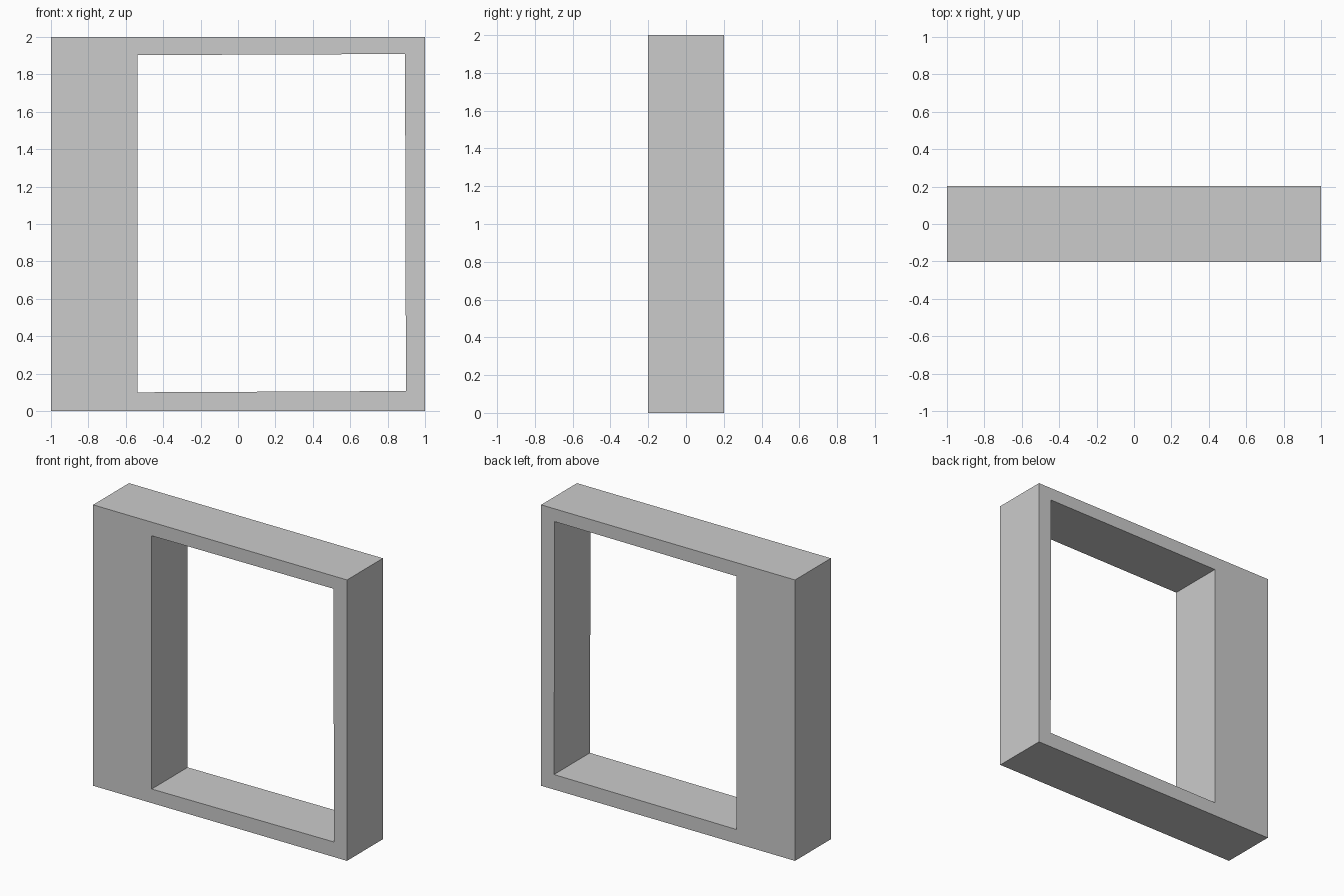
import bpy, bmesh

if "Cube" in bpy.data.objects:
    bpy.data.objects.remove(bpy.data.objects["Cube"])

# Outer outline and the very slightly skewed opening, as (x, z) corners
OUTER = [(-1, 0), (1, 0), (1, 2), (-1, 2)]
OPENING = [(-0.538, 0.10), (0.898, 0.107), (0.893, 1.909), (-0.538, 1.903)]
DEPTH = 0.404

bm = bmesh.new()
outer = [bm.verts.new((x, -DEPTH / 2, z)) for x, z in OUTER]
inner = [bm.verts.new((x, -DEPTH / 2, z)) for x, z in OPENING]

# Front border: one quad per side of the frame
for i in range(4):
    j = (i + 1) % 4
    bm.faces.new((outer[i], outer[j], inner[j], inner[i]))

# Extrude the border back to give the frame its depth
ext = bmesh.ops.extrude_face_region(bm, geom=bm.faces[:], use_keep_orig=True)
moved = [g for g in ext["geom"] if isinstance(g, bmesh.types.BMVert)]
bmesh.ops.translate(bm, verts=moved, vec=(0, DEPTH, 0))
bmesh.ops.recalc_face_normals(bm, faces=bm.faces[:])

mesh = bpy.data.meshes.new("window_frame")
bm.to_mesh(mesh)
bm.free()
frame = bpy.data.objects.new("window_frame", mesh)
bpy.context.collection.objects.link(frame)
